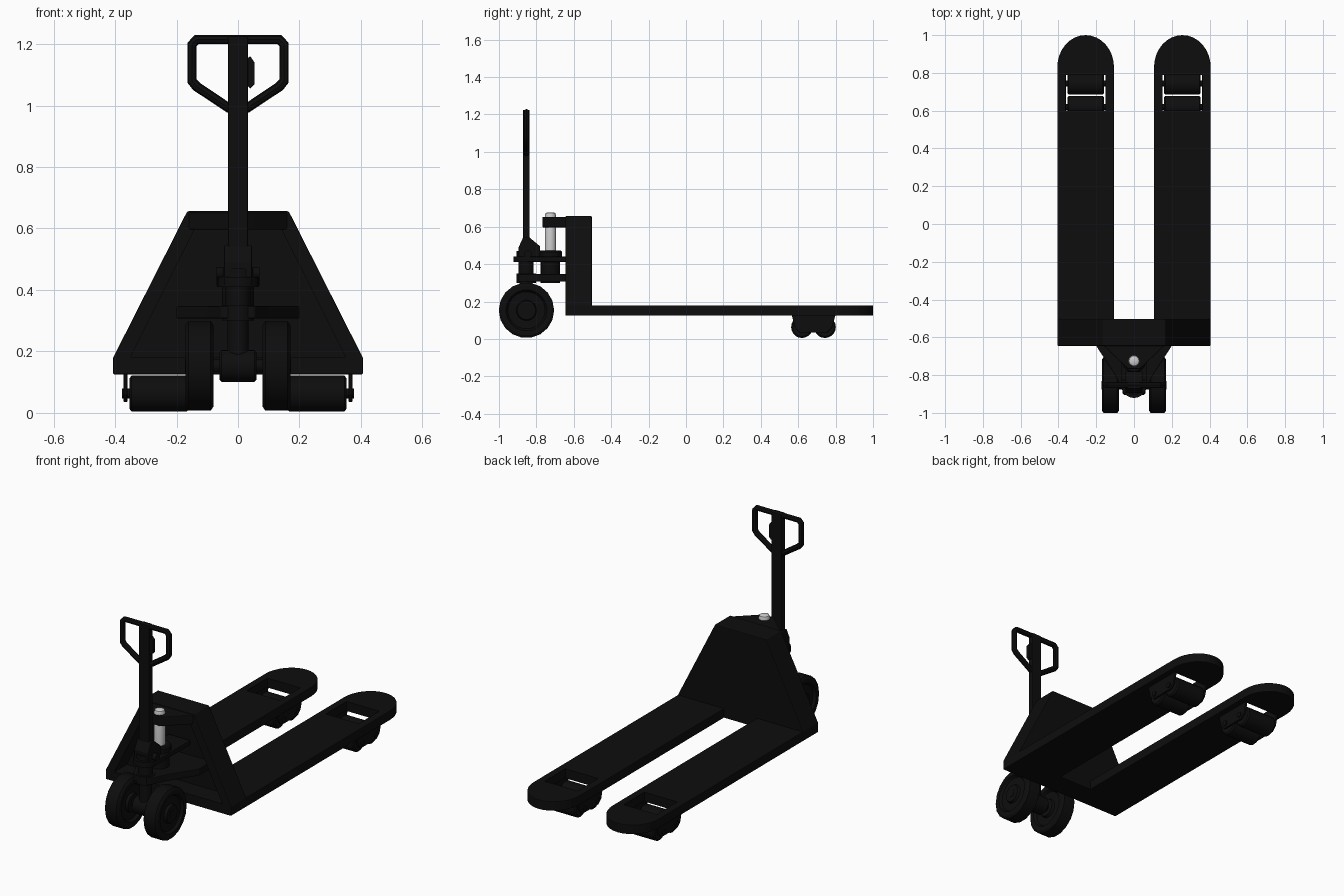
import bpy, bmesh
from math import cos, sin, pi, radians
from mathutils import Vector

if "Cube" in bpy.data.objects:
    bpy.data.objects.remove(bpy.data.objects["Cube"])

black = bpy.data.materials.new("black_paint")
black.diffuse_color = (0.004, 0.004, 0.004, 1)
black.use_nodes = True
black.node_tree.nodes["Principled BSDF"].inputs["Base Color"].default_value = black.diffuse_color


def finish(name, bm, mat=black, bevel=0.0):
    bmesh.ops.recalc_face_normals(bm, faces=bm.faces)
    me = bpy.data.meshes.new(name)
    bm.to_mesh(me)
    bm.free()
    ob = bpy.data.objects.new(name, me)
    bpy.context.collection.objects.link(ob)
    if mat:
        me.materials.append(mat)
    if bevel:
        m = ob.modifiers.new("edge", 'BEVEL')
        m.width, m.segments, m.limit_method = bevel, 2, 'ANGLE'
        m.angle_limit = radians(40)
    return ob


def prism(name, pts, axis, lo, hi, bevel=0.004):
    """Extrude a 2D profile along axis; pts are the other two coordinates in xyz order."""
    bm = bmesh.new()

    def place(p, d):
        c = list(p)
        c.insert("xyz".index(axis), d)
        return bm.verts.new(c)
    a = [place(p, lo) for p in pts]
    b = [place(p, hi) for p in pts]
    bm.faces.new(a)
    bm.faces.new(b[::-1])
    for i in range(len(a)):
        j = (i + 1) % len(a)
        bm.faces.new((a[i], a[j], b[j], b[i]))
    return finish(name, bm, bevel=bevel)


def box(name, x, y, z, bevel=0.004):
    return prism(name, [(x[0], y[0]), (x[1], y[0]), (x[1], y[1]), (x[0], y[1])], 'z', *z, bevel)


def lathe(name, profile, centre, axis='z', n=20, mat=black):
    """Revolve (offset, radius) pairs about an axis through centre."""
    bm = bmesh.new()
    rings = []
    for d, r in profile:
        ring = []
        for k in range(n):
            t = 2 * pi * k / n
            u, v = r * cos(t), r * sin(t)
            off = Vector((d, u, v)) if axis == 'x' else Vector((u, v, d))
            ring.append(bm.verts.new(Vector(centre) + off))
        rings.append(ring)
    for a, b in zip(rings, rings[1:]):
        for k in range(n):
            j = (k + 1) % n
            bm.faces.new((a[k], a[j], b[j], b[k]))
    bm.faces.new(rings[0])
    bm.faces.new(rings[-1])
    ob = finish(name, bm, mat)
    bpy.context.view_layer.objects.active = ob
    ob.select_set(True)
    bpy.ops.object.shade_smooth_by_angle(angle=radians(35))
    ob.select_set(False)
    return ob


def cut(ob, cutter):
    m = ob.modifiers.new("cut", 'BOOLEAN')
    m.operation, m.object, m.solver = 'DIFFERENCE', cutter, 'EXACT'
    cutter.hide_render = True
    cutter.hide_set(True)


# Mast housing: tapered shell, open at the front
shell = prism("mast_housing", [(-.406, .125), (.406, .125), (.406, .18), (.165, .656),
                               (-.165, .656), (-.406, .18)], 'y', -.645, -.503)
cut(shell, prism("housing_cutter", [(-.35, .182), (.35, .182), (.14, .6), (-.14, .6)],
                 'y', -.8, -.53, 0))

for s, side in ((1, "right"), (-1, "left")):
    # Fork with rounded tip and roller opening
    tip = [(s * (.256 + .15 * cos(pi * k / 16)), .83 + .17 * sin(pi * k / 16)) for k in range(17)]
    fork = prism(side + "_fork", [(s * .106, -.52), (s * .406, -.52)] + tip, 'z', .125, .18)
    cut(fork, box(side + "_fork_cutter", sorted((s * .15, s * .362)), (.6, .79), (.1, .2), 0))

    # Load rollers, their axles and link plates
    for y in (.62, .743):
        lathe(side + "_load_roller", [(-.097, .05), (-.09, .058), (.09, .058), (.097, .05)],
              (s * .256, y, .063), 'x', 20)
        lathe(side + "_roller_axle", [(-.122, .016), (.122, .016)], (s * .256, y, .063), 'x', 12)
    for x in (.146, .366):
        prism(side + "_roller_link", [(.565, .13), (.80, .13), (.78, .06), (.755, .035),
                                      (.608, .035), (.583, .06)], 'x', s * x - .006, s * x + .006, .002)

    # Steering wheel with recessed web and raised hub
    lathe(side + "_steer_wheel",
          [(-.03, .03), (-.045, .05), (-.03, .055), (-.03, .1), (-.045, .11), (-.045, .135),
           (-.036, .148), (.036, .148), (.045, .135), (.045, .11), (.03, .1), (.03, .055),
           (.045, .05), (.045, .03)], (s * .125, -.853, .153), 'x', 18)

# Wheel axle and its housing
lathe("wheel_axle", [(-.172, .022), (.172, .022)], (0, -.853, .153), 'x', 16)
lathe("axle_housing", [(-.06, .045), (-.053, .052), (.053, .052), (.06, .045)],
      (0, -.853, .153), 'x', 20)

# Steering column with collars
lathe("steering_column", [(.18, .034), (.3, .034), (.3, .052), (.35, .052), (.35, .04),
                          (.41, .04), (.41, .066), (.442, .066), (.442, .05), (.47, .05)],
      (0, -.855, 0))

# Lower base plate, pump yoke plate and top bracket
prism("base_plate", [(-.2, -.52), (-.2, -.645), (-.1, -.8), (-.055, -.895), (.055, -.895),
                     (.1, -.8), (.2, -.645), (.2, -.52)], 'z', .307, .347)
prism("pump_yoke", [(-.07, -.54), (-.07, -.83), (-.045, -.905), (.045, -.905),
                    (.07, -.83), (.07, -.54)], 'z', .412, .44)
prism("top_bracket", [(-.16, -.53), (-.16, -.645), (-.05, -.75), (-.03, -.767), (.03, -.767),
                      (.05, -.75), (.16, -.645), (.16, -.53)], 'z', .597, .652)

# Hydraulic pump and grey piston
lathe("pump_body", [(.3, .052), (.42, .052), (.42, .062), (.465, .062), (.472, .055)], (0, -.725, 0))
lathe("pump_piston", [(.45, .03), (.66, .03), (.672, .026), (.677, .016)], (0, -.725, 0), mat=None)

# Handle foot wedge, pole and release lever
prism("handle_foot", [(-.895, .44), (-.78, .44), (-.78, .495), (-.84, .545), (-.87, .545),
                      (-.895, .49)], 'x', -.045, .045)
lathe("foot_pivot", [(-.07, .02), (.07, .02)], (0, -.845, .455), 'x', 16)
box("handle_pole", (-.032, .032), (-.871, -.836), (.46, 1.225))
prism("release_lever", [(.025, 1.07), (.04, 1.055), (.054, 1.07), (.054, 1.14), (.04, 1.16),
                        (.025, 1.15)], 'y', -.864, -.843, .002)

# Loop grip
half = [(.03, .992), (.135, 1.062), (.15, 1.08), (.15, 1.198), (.135, 1.214)]
path = half + [(-x, z) for x, z in reversed(half)]
cu = bpy.data.curves.new("handle_grip", 'CURVE')
cu.dimensions, cu.bevel_depth, cu.bevel_resolution = '3D', .016, 2
sp = cu.splines.new('POLY')
sp.points.add(len(path) - 1)
for p, (x, z) in zip(sp.points, path):
    p.co = (x, -.853, z, 1)
sp.use_cyclic_u = True
cu.materials.append(black)
grip = bpy.data.objects.new("handle_grip", cu)
bpy.context.collection.objects.link(grip)
bpy.context.view_layer.objects.active = grip
grip.select_set(True)
bpy.ops.object.convert(target='MESH')
bpy.ops.object.shade_smooth_by_angle(angle=radians(40))
